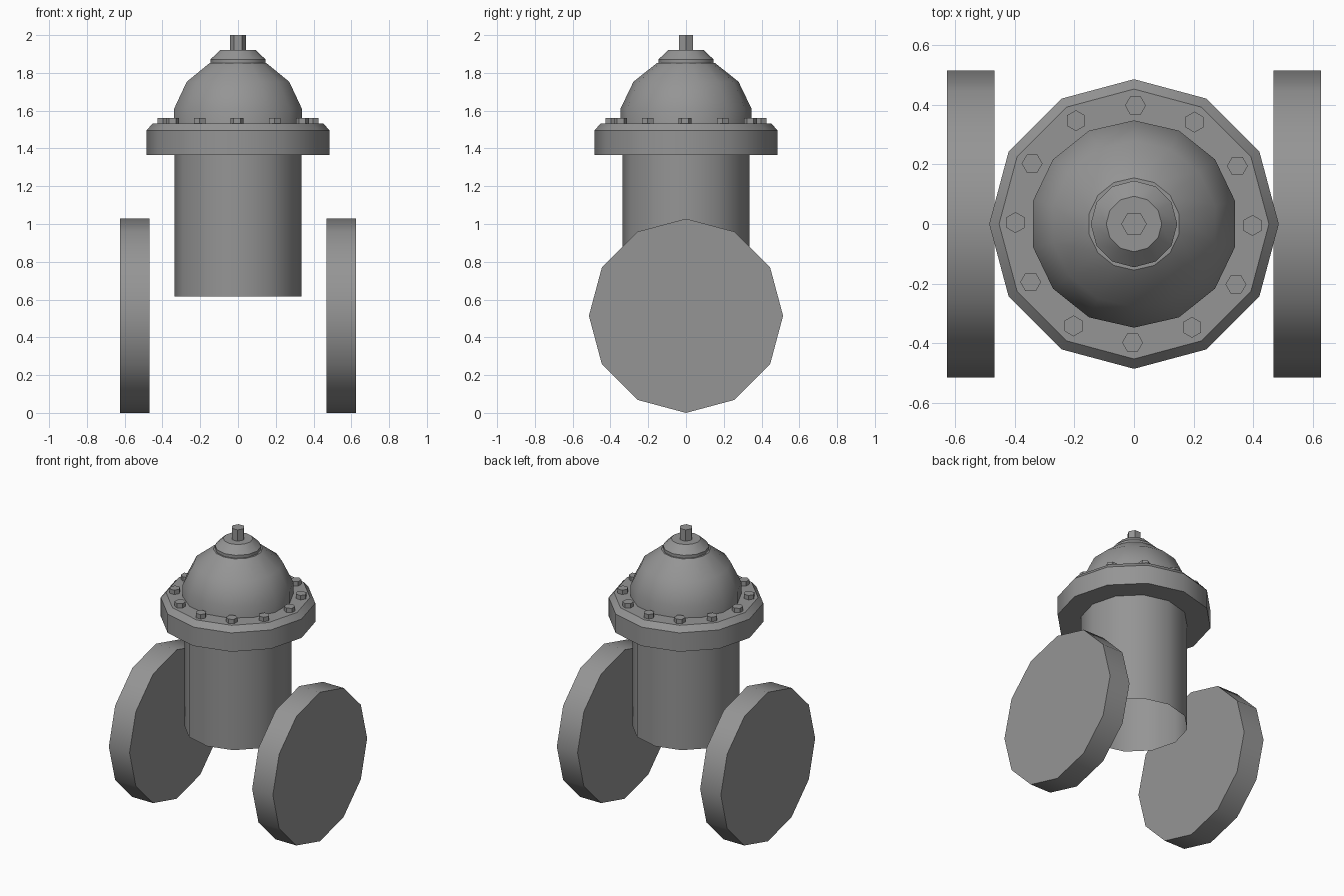
import bpy, math
from math import cos, sin, pi, radians

cube = bpy.data.objects.get("Cube")
if cube:
    bpy.data.objects.remove(cube, do_unlink=True)

GREY = (0.3, 0.3, 0.3, 1)
metal = bpy.data.materials.new("cast_grey")
metal.use_nodes = True
metal.diffuse_color = GREY
bsdf = next(n for n in metal.node_tree.nodes if n.type == "BSDF_PRINCIPLED")
bsdf.inputs["Base Color"].default_value = GREY
bsdf.inputs["Roughness"].default_value = 0.6


def lathe(name, profile, sides, location=(0, 0, 0), rotation=(0, 0, 0),
          turn=pi / 2, bottom=True, smooth=True):
    """Spin a list of (radius, height) points into a faceted solid around z."""
    verts, faces = [], []
    for r, z in profile:
        for i in range(sides):
            a = turn + 2 * pi * i / sides
            verts.append((r * cos(a), r * sin(a), z))
    for k in range(len(profile) - 1):
        for i in range(sides):
            j = (i + 1) % sides
            low, high = k * sides, (k + 1) * sides
            faces.append((low + i, low + j, high + j, high + i))
    if bottom:
        faces.append(tuple(reversed(range(sides))))
    top = len(verts) - sides
    if bottom:
        faces.append(tuple(range(top, top + sides)))
    mesh = bpy.data.meshes.new(name)
    mesh.from_pydata(verts, [], faces)
    mesh.materials.append(metal)
    ob = bpy.data.objects.new(name, mesh)
    bpy.context.collection.objects.link(ob)
    ob.location, ob.rotation_euler = location, rotation
    if smooth:
        bpy.ops.object.select_all(action="DESELECT")
        ob.select_set(True)
        bpy.context.view_layer.objects.active = ob
        bpy.ops.object.shade_smooth_by_angle(angle=radians(35))
    return ob


# Barrel, open at the bottom
lathe("barrel", [(0.337, 0.617), (0.337, 1.37)], 12, bottom=False)

# Bolted flange with a chamfered upper rim
lathe("flange", [(0.485, 1.365), (0.485, 1.495), (0.452, 1.532)], 12)

# Domed bonnet, following the rings of a coarse sphere
R, STEP = 0.356, pi / 7
dome = [(R * cos(STEP * k), 1.531 + R * sin(STEP * k)) for k in (-0.5, 0.5, 1.5, 2.5)]
lathe("bonnet_dome", dome, 14)

# Cap and hexagonal operating nut
lathe("cap", [(0.145, 1.84), (0.145, 1.872), (0.093, 1.922)], 12)
lathe("operating_nut", [(0.043, 1.91), (0.043, 2.0)], 6, turn=0, smooth=False)

# Ring of hexagonal bolts
for i in range(12):
    a = radians(30 * i - 0.7)
    lathe(f"flange_bolt_{i + 1}", [(0.035, 1.525), (0.035, 1.562)], 6,
          location=(0.397 * cos(a), 0.397 * sin(a), 0),
          rotation=(0, 0, a), smooth=False)

# Upright end discs on either side
for name, side in (("left_disc", 1), ("right_disc", -1)):
    lathe(name, [(0.514, -0.079), (0.514, 0.079)], 12,
          location=(side * 0.547, 0, 0.514), rotation=(0, pi / 2, 0))
